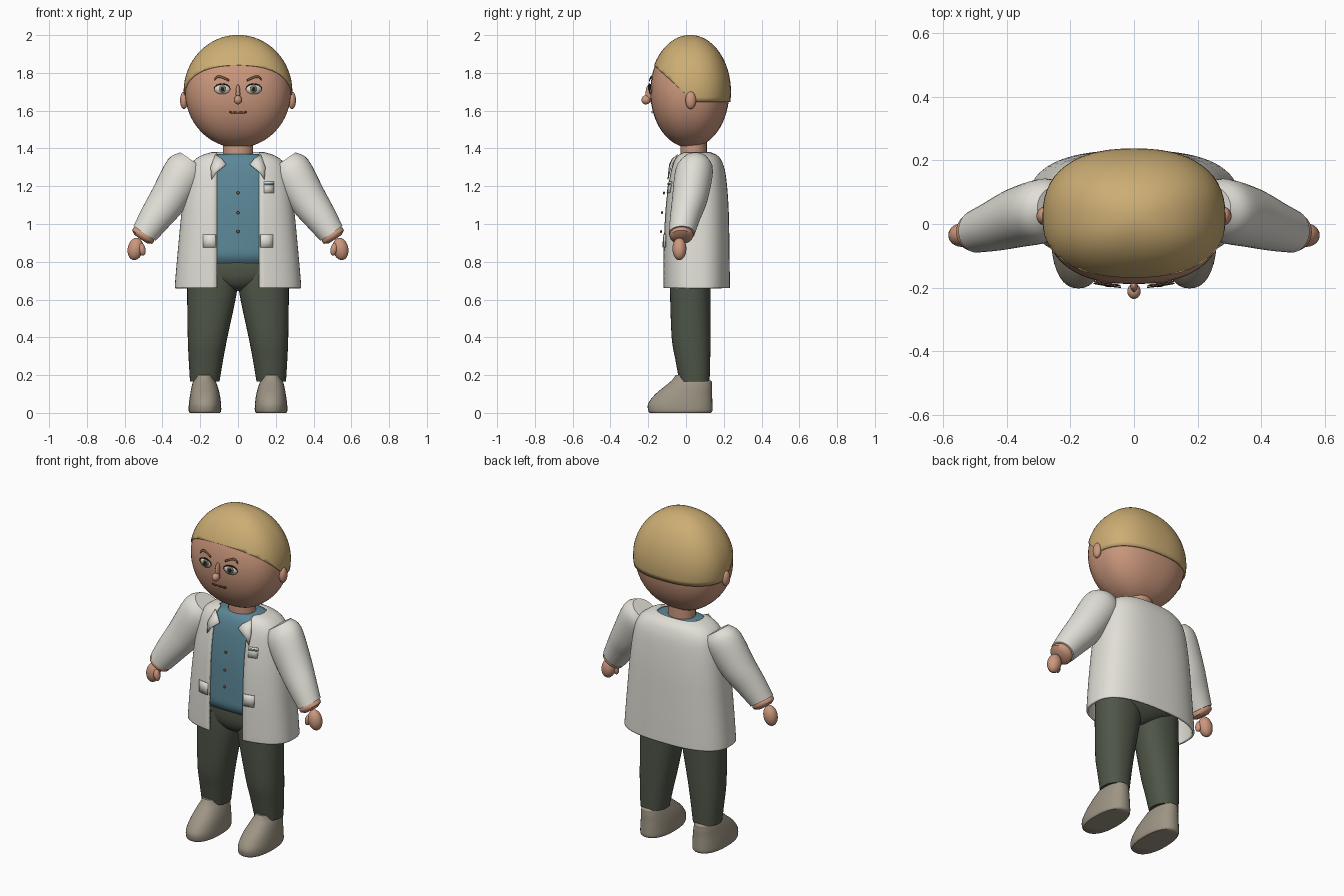
import bpy, bmesh, math
from mathutils import Vector, Matrix

if "Cube" in bpy.data.objects:
    bpy.data.objects.remove(bpy.data.objects["Cube"])


def material(name, r, g, b):
    m = bpy.data.materials.new(name)
    m.diffuse_color = tuple((c / 255) ** 2.2 for c in (r, g, b)) + (1,)
    m.use_nodes = True
    m.node_tree.nodes["Principled BSDF"].inputs["Base Color"].default_value = m.diffuse_color
    return m


SKIN = material("skin", 202, 150, 124)
HAIR = material("blond_hair", 203, 172, 115)
COAT = material("white_cloth", 224, 222, 213)
SHIRT = material("blue_cloth", 92, 134, 150)
TROUSER = material("dark_green_cloth", 80, 86, 73)
SHOE = material("taupe_leather", 156, 147, 131)
DARK = material("dark", 45, 38, 35)
WHITE = material("eye_white", 222, 218, 208)
IRIS = material("iris_grey", 120, 122, 108)
BROWN = material("brown", 128, 92, 62)


def finish(name, bm, mat, thick=0.0, offset=-1):
    me = bpy.data.meshes.new(name)
    bm.to_mesh(me)
    bm.free()
    me.materials.append(mat)
    ob = bpy.data.objects.new(name, me)
    bpy.context.collection.objects.link(ob)
    if thick:
        mod = ob.modifiers.new("thickness", 'SOLIDIFY')
        mod.thickness, mod.offset = thick, offset
    return ob


def smooth_rings(rings, steps=4):
    """Catmull-Rom interpolation between cross-section tuples."""
    out = []
    for i in range(len(rings) - 1):
        a, b, c, d = (rings[min(max(k, 0), len(rings) - 1)] for k in range(i - 1, i + 3))
        for s in range(steps):
            t = s / steps
            out.append(tuple(0.5 * (2 * q + (r - p) * t + (2 * p - 5 * q + 4 * r - w) * t * t
                                    + (3 * q - p - 3 * r + w) * t ** 3)
                             for p, q, r, w in zip(a, b, c, d)))
    return out + [rings[-1]]


def loft(rings, n=40, power=2.0, gap=0.0, u=(1, 0, 0), caps=True):
    """Skin superellipse rings (cx, cy, cz, ru, rv); gap leaves the front open."""
    bm = bmesh.new()
    u, v = Vector(u).normalized(), Vector((0, 1, 0))
    rows = []
    for cx, cy, cz, ru, rv in rings:
        a = math.asin(min(1, gap / ru) ** (power / 2)) if gap else 0
        row = []
        for k in range(n):
            t = a + (2 * math.pi - 2 * a) * k / (n - 1 if gap else n)
            s, c = math.sin(t), -math.cos(t)
            p = Vector((cx, cy, cz)) + u * math.copysign(abs(s) ** (2 / power), s) * ru \
                + v * math.copysign(abs(c) ** (2 / power), c) * rv
            row.append(bm.verts.new(p))
        rows.append(row)
    for lo, hi in zip(rows, rows[1:]):
        for k in range(n - 1 if gap else n):
            j = (k + 1) % n
            bm.faces.new((lo[k], lo[j], hi[j], hi[k]))
    if caps and not gap:
        bm.faces.new(rows[0])
        bm.faces.new(rows[-1])
    bmesh.ops.remove_doubles(bm, verts=bm.verts, dist=1e-5)
    if not gap:
        bmesh.ops.recalc_face_normals(bm, faces=bm.faces)
    return bm


def ellipsoid(name, loc, radii, mat, tilt=0.0):
    bm = bmesh.new()
    mx = Matrix.Translation(loc) @ Matrix.Rotation(tilt, 4, 'Y') @ Matrix.Diagonal((*radii, 1))
    bmesh.ops.create_uvsphere(bm, u_segments=24, v_segments=14, radius=1, matrix=mx)
    return finish(name, bm, mat)


def plate(name, pts, surf, off, mat):
    """Thin fan-shaped plate following a front surface y = surf(x, z)."""
    bm = bmesh.new()
    vs = [bm.verts.new((x, surf(x, z) - off, z)) for x, z in pts]
    cx, cz = (sum(p[k] for p in pts) / len(pts) for k in (0, 1))
    mid = bm.verts.new((cx, surf(cx, cz) - off, cz))
    for i in range(len(vs)):
        bm.faces.new((vs[i - 1], vs[i], mid))
    bmesh.ops.recalc_face_normals(bm, faces=bm.faces)
    return finish(name, bm, mat, 0.004, 0)


def strip(name, pts, w, surf, off, mat):
    """Thin ribbon along a line in x-z, laid on a front surface."""
    bm = bmesh.new()
    pairs = [[bm.verts.new((x, surf(x, z + d) - off, z + d)) for d in (-w / 2, w / 2)] for x, z in pts]
    for a, b in zip(pairs, pairs[1:]):
        bm.faces.new((a[0], b[0], b[1], a[1]))
    return finish(name, bm, mat, 0.004, 0)


# Head and hair
HP = 2.4


def head_rings(rx, ry, rz, cy):
    return [(0, cy, 1.70 + rz * math.sin(f), rx * math.cos(f), ry * math.cos(f))
            for f in (math.pi * (k / 32 - 0.5) for k in range(33))]


def face_y(x, z):
    r = math.sqrt(max(0, 1 - ((z - 1.70) / 0.296) ** 2))
    return 0.02 - 0.209 * max(0, r ** HP - (abs(x) / 0.28) ** HP) ** (1 / HP)


finish("head", loft(head_rings(0.28, 0.209, 0.296, 0.02), 56, HP, caps=False), SKIN)
bm = loft(head_rings(0.288, 0.216, 0.301, 0.022), 56, HP, caps=False)
for co, no in (((0, 0, 1.645), (0, 0, -1)), ((0, 0.04, 1.65), (0, -0.2, -0.22))):
    bmesh.ops.bisect_plane(bm, geom=bm.verts[:] + bm.edges[:] + bm.faces[:], plane_co=co,
                           plane_no=Vector(no).normalized(), clear_outer=True)
finish("hair", bm, HAIR, 0.009)
finish("neck", loft([(0, 0.04, 1.33, 0.08, 0.07), (0, 0.04, 1.46, 0.08, 0.07)], 32), SKIN)
ellipsoid("nose_bridge", (0, -0.194, 1.69), (0.012, 0.02, 0.048), SKIN)
ellipsoid("nose_tip", (0, -0.212, 1.657), (0.021, 0.024, 0.024), SKIN)
strip("mouth", [(-0.046, 1.594), (-0.03, 1.589), (-0.012, 1.591), (0, 1.588), (0.012, 1.591),
                (0.03, 1.589), (0.046, 1.594)], 0.008, face_y, 0.006, BROWN)


def oval(cx, cz, rx, rz):
    return [(cx + rx * math.cos(k * math.pi / 12), cz + rz * math.sin(k * math.pi / 12)) for k in range(24)]


for s, side in ((1, "left"), (-1, "right")):
    ellipsoid("ear_" + side, (s * 0.286, 0.025, 1.655), (0.021, 0.028, 0.046), SKIN)
    plate("eye_" + side, oval(s * 0.084, 1.713, 0.041, 0.026), face_y, 0.006, WHITE)
    plate("iris_" + side, oval(s * 0.082, 1.715, 0.019, 0.021), face_y, 0.009, IRIS)
    plate("pupil_" + side, oval(s * 0.082, 1.715, 0.009, 0.01), face_y, 0.012, DARK)
    lid = [(s * (0.084 + 0.043 * math.cos(t)), 1.714 + 0.027 * math.sin(t))
           for t in (math.pi * k / 10 for k in range(11))]
    strip("eyelid_" + side, lid, 0.006, face_y, 0.012, DARK)
    strip("eyebrow_" + side, [(s * 0.048, 1.761), (s * 0.07, 1.771), (s * 0.095, 1.781),
                              (s * 0.112, 1.778), (s * 0.125, 1.764)], 0.012, face_y, 0.01, BROWN)

# Coat and shirt, profiled as (z, half width, front y, back y)
CP = 2.6


def body(profile):
    return smooth_rings([(0, (f + b) / 2, z, rx, (b - f) / 2) for z, rx, f, b in profile])


coat = body([(0.66, 0.335, -0.122, 0.232), (0.72, 0.331, -0.123, 0.232), (0.9, 0.315, -0.122, 0.23),
             (1.1, 0.295, -0.112, 0.225), (1.25, 0.272, -0.092, 0.212), (1.32, 0.247, -0.075, 0.195),
             (1.36, 0.2, -0.055, 0.17), (1.38, 0.14, -0.03, 0.13)])


def coat_y(x, z):
    for a, b in zip(coat, coat[1:]):
        if z <= b[2] or b is coat[-1]:
            t = min(1, (z - a[2]) / (b[2] - a[2]))
            _, cy, _, rx, ry = (p + (q - p) * t for p, q in zip(a, b))
            return cy - ry * max(0, 1 - (abs(x) / rx) ** CP) ** (1 / CP)


finish("coat", loft(coat, 64, CP, gap=0.113), COAT, 0.012)
shirt = body([(0.79, 0.25, -0.085, 0.18), (0.83, 0.275, -0.108, 0.2), (0.9, 0.285, -0.11, 0.205),
              (1.1, 0.27, -0.102, 0.2), (1.25, 0.248, -0.082, 0.19), (1.32, 0.22, -0.064, 0.175),
              (1.355, 0.165, -0.046, 0.15), (1.37, 0.11, -0.03, 0.12)])
finish("shirt", loft(shirt, 48, CP), SHIRT)
for i, z in enumerate((1.165, 1.06, 0.96)):
    ellipsoid("button_%d" % (i + 1), (0, coat_y(0, z) - 0.012, z), (0.008, 0.005, 0.008), BROWN)


def box(x0, x1, z0, z1, s=1):
    xm = (x0 + x1) / 2
    return [(s * x, z) for x, z in ((x0, z0), (xm, z0), (x1, z0), (x1, z1), (xm, z1), (x0, z1))]


plate("chest_pocket", box(0.137, 0.19, 1.165, 1.225), coat_y, 0.005, COAT)
plate("chest_pocket_trim", box(0.14, 0.187, 1.207, 1.217), coat_y, 0.009, SHIRT)

# Mirrored parts: lapels, pockets, arms, legs
for s, side in ((1, "left"), (-1, "right")):
    plate("lapel_" + side, [(s * x, z) for x, z in ((0.14, 1.235), (0.118, 1.27), (0.062, 1.315),
                            (0.085, 1.345), (0.12, 1.368), (0.145, 1.3))], coat_y, 0.012, COAT)
    plate("hip_pocket_" + side, box(0.118, 0.185, 0.875, 0.945, s), coat_y, 0.005, COAT)

    arm = smooth_rings([(0.24, 0.05, 1.335, 0.078, 0.07), (0.28, 0.043, 1.28, 0.11, 0.1),
                        (0.37, 0.02, 1.13, 0.1, 0.094), (0.44, -0.005, 1.03, 0.085, 0.08),
                        (0.495, -0.022, 0.95, 0.07, 0.068)])
    axis = (0.83 * s, 0, 0.56)
    finish("sleeve_" + side, loft([(s * r[0],) + r[1:] for r in arm], 36, u=axis), COAT)
    cuff = [(0.492, -0.022, 0.953, 0.06, 0.058), (0.5, -0.024, 0.942, 0.066, 0.064),
            (0.507, -0.025, 0.931, 0.064, 0.06), (0.514, -0.027, 0.919, 0.04, 0.038)]
    finish("wrist_" + side, loft([(s * r[0],) + r[1:] for r in cuff], 32, u=axis), SKIN)
    ellipsoid("hand_" + side, (s * 0.543, -0.035, 0.868), (0.041, 0.037, 0.06), SKIN, -s * 0.2)
    ellipsoid("thumb_" + side, (s * 0.508, -0.052, 0.866), (0.018, 0.02, 0.034), SKIN, s * 0.2)

    leg = [(0.137, 0.025, 0.76, 0.125, 0.108), (0.136, 0.023, 0.66, 0.133, 0.108),
           (0.161, 0.027, 0.4, 0.105, 0.103), (0.17, 0.036, 0.28, 0.091, 0.092),
           (0.176, 0.045, 0.165, 0.078, 0.08)]
    finish("trouser_leg_" + side, loft([(s * r[0],) + r[1:] for r in smooth_rings(leg)], 36, 2.2), TROUSER)
    shoe = [(0.175, -0.03, 0.0, 0.08, 0.162), (0.175, -0.03, 0.012, 0.086, 0.17),
            (0.175, -0.03, 0.05, 0.085, 0.17), (0.175, -0.012, 0.1, 0.078, 0.15),
            (0.177, 0.018, 0.15, 0.066, 0.119), (0.178, 0.025, 0.175, 0.055, 0.098),
            (0.178, -0.025, 0.2, 0.035, 0.03)]
    finish("shoe_" + side, loft([(s * r[0],) + r[1:] for r in smooth_rings(shoe)], 36, 2.3), SHOE)

# Trouser seat joining both legs
finish("trouser_seat", loft(smooth_rings([(0, 0.03, 0.645, 0.02, 0.05), (0, 0.03, 0.67, 0.1, 0.09),
       (0, 0.035, 0.71, 0.2, 0.118), (0, 0.04, 0.76, 0.25, 0.13), (0, 0.045, 0.82, 0.25, 0.132)]),
       40, 2.3), TROUSER)

bpy.ops.object.select_all(action='SELECT')
bpy.context.view_layer.objects.active = bpy.data.objects["head"]
bpy.ops.object.shade_smooth_by_angle(angle=math.radians(45))
